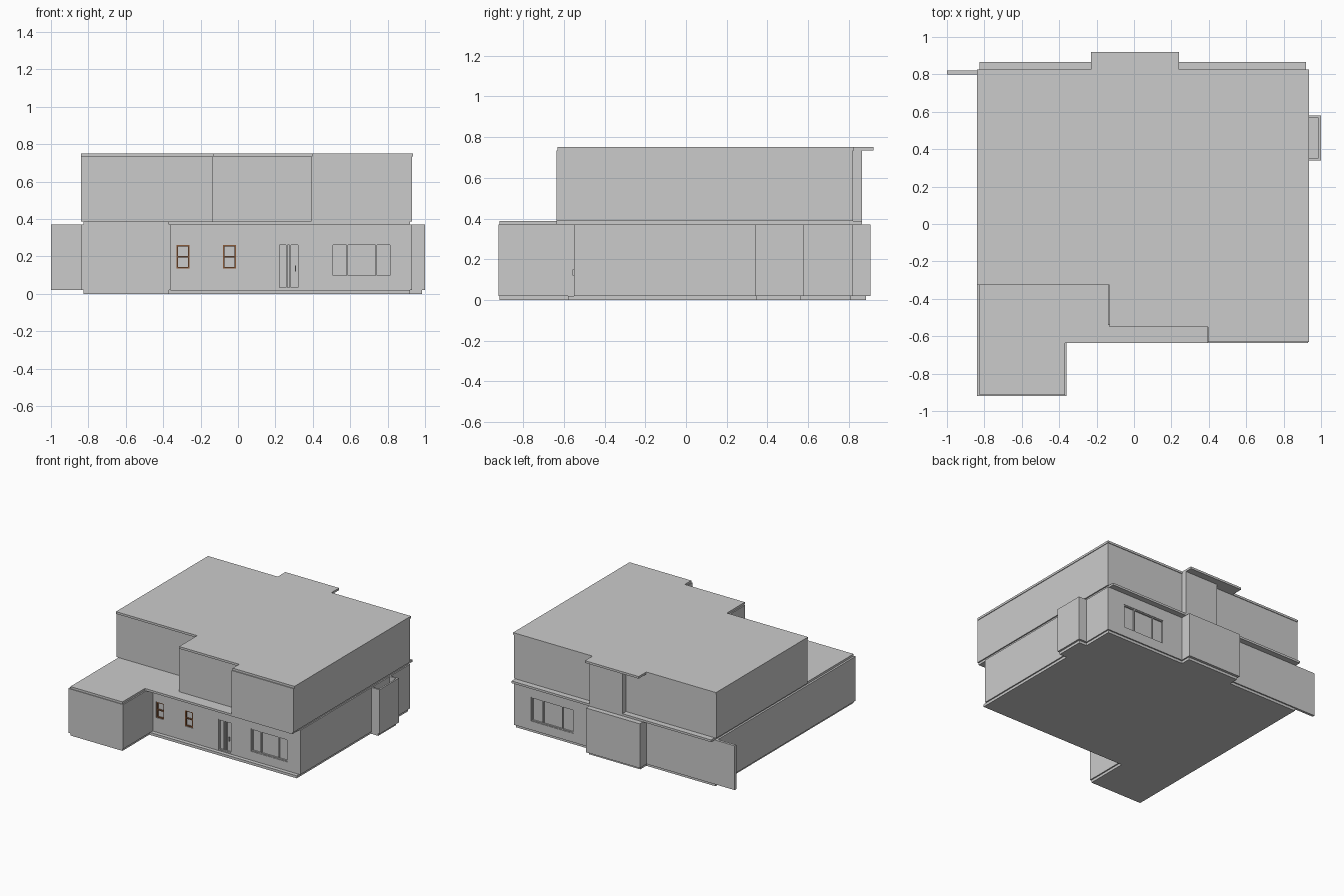
import bpy, bmesh
from mathutils import Vector

if "Cube" in bpy.data.objects:
    bpy.data.objects.remove(bpy.data.objects["Cube"])


def prism(name, outline, z0, z1):
    """Extrude a flat outline between two heights."""
    bm = bmesh.new()
    face = bm.faces.new([bm.verts.new((x, y, z0)) for x, y in outline])
    ext = bmesh.ops.extrude_face_region(bm, geom=[face])
    verts = [g for g in ext["geom"] if isinstance(g, bmesh.types.BMVert)]
    bmesh.ops.translate(bm, verts=verts, vec=Vector((0, 0, z1 - z0)))
    bmesh.ops.recalc_face_normals(bm, faces=bm.faces)
    mesh = bpy.data.meshes.new(name)
    bm.to_mesh(mesh)
    bm.free()
    obj = bpy.data.objects.new(name, mesh)
    bpy.context.collection.objects.link(obj)
    return obj


def box(name, x0, x1, y0, y1, z0, z1):
    return prism(name, [(x0, y0), (x1, y0), (x1, y1), (x0, y1)], z0, z1)


brown = bpy.data.materials.new("brown_frame")
brown.diffuse_color = (0.25, 0.1, 0.04, 1)
brown.use_nodes = True
brown.node_tree.nodes["Principled BSDF"].inputs["Base Color"].default_value = brown.diffuse_color

# Foundation slab, slightly inside the walls and proud at the front
prism("foundation", [(-.825, -.915), (-.37, -.915), (-.37, -.58), (.92, -.58),
                     (.92, .345), (.985, .345), (.985, .565), (.92, .565),
                     (.92, .81), (.23, .81), (.23, .885), (-.22, .885),
                     (-.22, .81), (-.825, .81)], 0, .02)

# Ground floor walls with front wing and back bay
ground = prism("ground_floor", [(-.84, -.92), (-.36, -.92), (-.36, -.55), (.93, -.55),
                                (.93, .82), (.24, .82), (.24, .905), (-.23, .905),
                                (-.23, .82), (-.84, .82)], .02, .37)

# Slab between the floors, also the terrace over the wing
prism("floor_slab", [(-.825, -.915), (-.37, -.915), (-.37, -.635), (.92, -.635),
                     (.92, .865), (-.825, .865)], .37, .387)

# Upper floor walls, stepped at the front, with a shallow back bay
prism("upper_floor", [(-.84, -.315), (-.14, -.315), (-.14, -.54), (.39, -.54),
                      (.39, -.637), (.93, -.637), (.93, .82), (.24, .82),
                      (.24, .865), (-.05, .865), (-.05, .82), (-.84, .82)], .387, .733)

# Roof slab with a canopy over the back bay
prism("roof", [(-.84, -.325), (-.13, -.325), (-.13, -.55), (.395, -.55),
               (.395, -.63), (.935, -.63), (.935, .825), (.24, .825),
               (.24, .92), (-.23, .92), (-.23, .825), (-.84, .825)], .733, .75)

# Garden wall running out past the back corner
box("garden_wall", -1, -.84, .80, .82, .02, .37)

# Open-topped side projection
prism("side_bay", [(.93, .34), (1, .34), (1, .58), (.93, .58), (.93, .567),
                   (.987, .567), (.987, .353), (.93, .353)], .02, .37)
box("side_bay_floor", .93, .99, .35, .57, .02, .03)

# Openings: x range, z range, wall y, outward direction, mullion positions, frame material
openings = [
    ("left_window", -.33, -.26, .135, .26, -.55, -1, [], brown),
    ("centre_window", -.08, -.01, .135, .26, -.55, -1, [], brown),
    ("front_door", .215, .33, .025, .27, -.55, -1, [.26, .28], None),
    ("front_wide_window", .5, .82, .09, .27, -.55, -1, [.585, .74], None),
    ("back_wide_window", .41, .78, .09, .28, .82, 1, [.51, .68], None),
]
DEPTH, T = .015, .008
for name, x0, x1, z0, z1, y, out, bars, mat in openings:
    # Recess in the wall
    inner, outer = sorted((y - out * DEPTH, y + out * .02))
    cutter = box(name + "_cutter", x0, x1, inner, outer, z0, z1)
    cutter.hide_render = True
    cutter.hide_viewport = True
    mod = ground.modifiers.new(name, "BOOLEAN")
    mod.object = cutter
    mod.solver = "EXACT"
    # Frame and mullions
    ya, yb = sorted((y - out * DEPTH, y - out * .004))
    parts = [(x0, x0 + T, z0, z1), (x1 - T, x1, z0, z1),
             (x0 + T, x1 - T, z0, z0 + T), (x0 + T, x1 - T, z1 - T, z1)]
    parts += [(b - T / 2, b + T / 2, z0 + T, z1 - T) for b in bars]
    if mat:
        mid = (z0 + z1) / 2
        parts.append((x0 + T, x1 - T, mid - T / 2, mid + T / 2))
    for i, (a, b, c, d) in enumerate(parts):
        piece = box(f"{name}_frame_{i}", a, b, ya, yb, c, d)
        if mat:
            piece.data.materials.append(mat)

# Door handle
box("door_handle", .305, .311, -.557, -.545, .12, .15)
